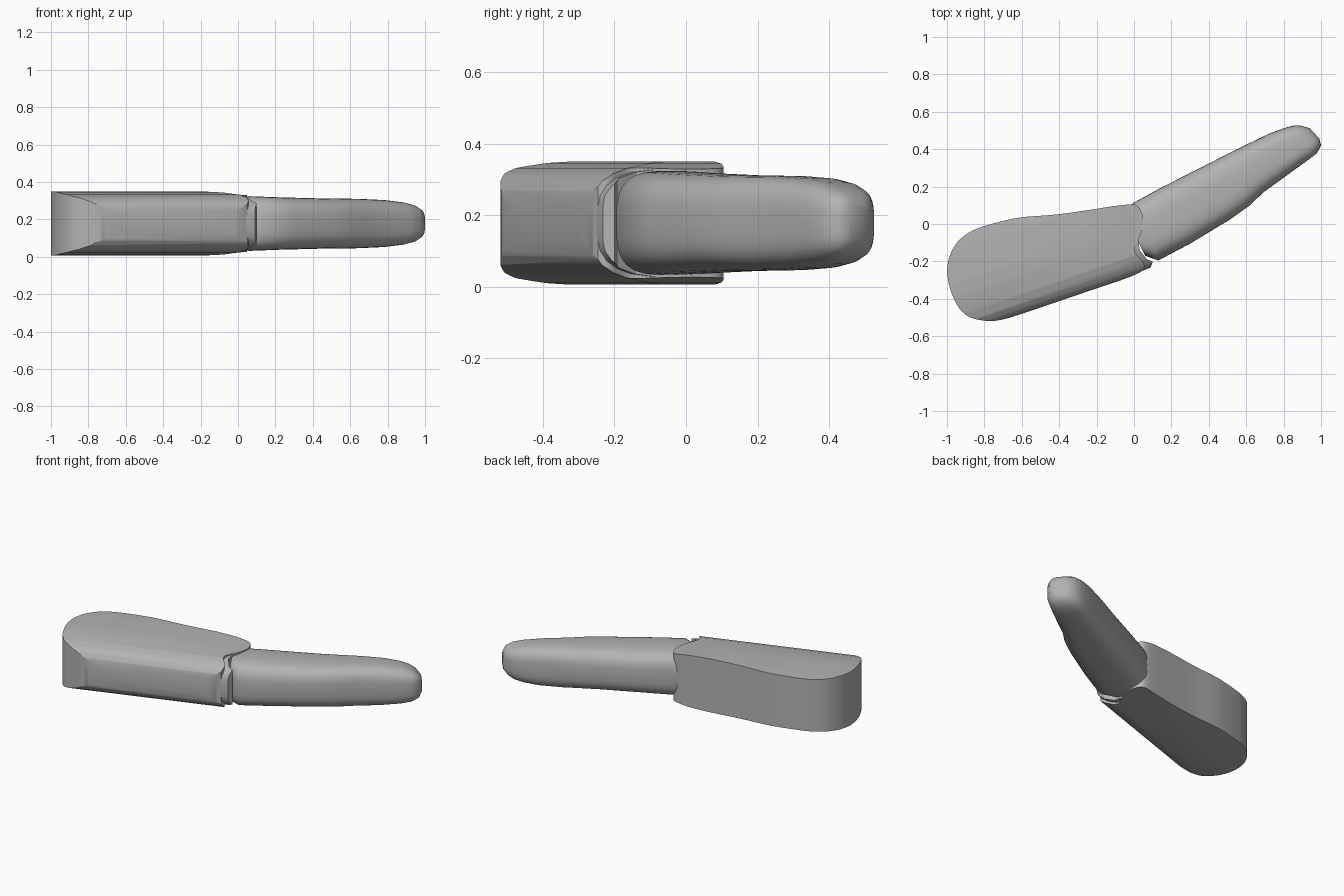
import bpy, bmesh, math
from mathutils import Vector

if "Cube" in bpy.data.objects:
    bpy.data.objects.remove(bpy.data.objects["Cube"])

grey = bpy.data.materials.new("plain grey")
grey.use_nodes = True
grey.diffuse_color = (0.45, 0.45, 0.45, 1)
grey.node_tree.nodes["Principled BSDF"].inputs["Base Color"].default_value = (0.45, 0.45, 0.45, 1)


def make_object(name, bm):
    bmesh.ops.recalc_face_normals(bm, faces=bm.faces[:])
    mesh = bpy.data.meshes.new(name)
    bm.to_mesh(mesh)
    bm.free()
    mesh.materials.append(grey)
    obj = bpy.data.objects.new(name, mesh)
    bpy.context.collection.objects.link(obj)
    return obj


def soften(points, ratio=0.22, rounds=2):
    """Cut the corners of a closed outline."""
    points = [Vector(p) for p in points]
    for _ in range(rounds):
        cut = []
        for a, b in zip(points, points[1:] + points[:1]):
            cut += [a.lerp(b, ratio), b.lerp(a, ratio)]
        points = cut
    return points


def prism(name, points, origin, u, v, sweep):
    """Sweep a flat outline, drawn on axes u and v, along a vector."""
    bm = bmesh.new()
    ring = [bm.verts.new(origin + u * p[0] + v * p[1]) for p in points]
    face = bm.faces.new(ring)
    moved = bmesh.ops.extrude_face_region(bm, geom=[face])["geom"]
    bmesh.ops.translate(bm, vec=sweep, verts=[g for g in moved if isinstance(g, bmesh.types.BMVert)])
    return make_object(name, bm)


def apply_modifiers(obj):
    graph = bpy.context.evaluated_depsgraph_get()
    obj.data = bpy.data.meshes.new_from_object(obj.evaluated_get(graph))
    obj.modifiers.clear()


def intersect(obj, cutters):
    for cutter in cutters:
        mod = obj.modifiers.new("trim", "BOOLEAN")
        mod.operation = "INTERSECT"
        mod.solver = "EXACT"
        mod.object = cutter
        apply_modifiers(obj)
        bpy.data.objects.remove(cutter)


def shade(obj, angle):
    bpy.ops.object.select_all(action="DESELECT")
    obj.select_set(True)
    bpy.context.view_layer.objects.active = obj
    bpy.ops.object.shade_smooth_by_angle(angle=math.radians(angle))


X, Y, Z = Vector((1, 0, 0)), Vector((0, 1, 0)), Vector((0, 0, 1))
MID = 0.178
along = Vector((0.74, 0.25, 0)).normalized()   # direction of the rounded front face
across = Vector((-along.y, along.x, 0))


def rounded_body(name, plan, inset):
    """Plan outline trimmed by the rounded cross-section and the tapered end."""
    body = prism(name, plan, -0.1 * Z, X, Y, 0.6 * Z)
    half = [(-0.004, 0.045), (0.003, 0.09), (0.02, 0.118), (0.05, 0.138),
            (0.1, 0.154), (0.2, 0.168), (0.3, 0.174), (0.42, 0.172), (0.6, 0.162)]
    half = [(d + inset, h - inset) for d, h in half]
    section = half + [(d, -h) for d, h in reversed(half)]
    start = Vector((-0.7, -0.51, MID)) - along * 0.8
    trim = prism("section_trim", section, start, across, Z, along * 2.2)
    side = [(-1.2, 0.172), (-0.2, 0.172), (-0.08, 0.166), (0.0, 0.155), (0.2, 0.139)]
    side = side + [(x, -z) for x, z in reversed(side)]
    taper = prism("taper_trim", side, Vector((0, -1, MID)), X, Z, 2 * Y)
    intersect(body, [trim, taper])
    shade(body, 28)
    return body


# Thick segment with an upright rounded end
plan = [(-1.003, -0.25), (-0.985, -0.16), (-0.935, -0.08), (-0.85, -0.025), (-0.71, 0.015),
        (-0.6, 0.038), (-0.4, 0.05), (-0.03, 0.108), (0.025, 0.1), (0.053, 0.03),
        (0.04, -0.05), (0.0, -0.13), (0.01, -0.165), (0.06, -0.215), (0.045, -0.262),
        (-0.3, -0.378), (-0.67, -0.505), (-0.77, -0.523), (-0.88, -0.503), (-0.94, -0.45),
        (-0.985, -0.35)]
rounded_body("base_segment", soften(plan), 0)

# Inset collar at the joint
collar = [(-0.12, -0.05), (-0.1, -0.3), (0.06, -0.245), (0.09, -0.232), (0.1, -0.2),
          (0.07, -0.19), (0.03, -0.14), (0.02, -0.05)]
rounded_body("joint_collar", collar, 0.012)

# Slim tapering segment: back point, front point, half height
stations = [
    ((-0.06, 0.07), (0.06, -0.17), 0.138), ((0.0, 0.115), (0.13, -0.195), 0.146),
    ((0.15, 0.197), (0.3, -0.105), 0.14), ((0.4, 0.323), (0.51, 0.022), 0.134),
    ((0.52, 0.385), (0.62, 0.1), 0.133), ((0.6, 0.424), (0.69, 0.168), 0.132),
    ((0.72, 0.482), (0.82, 0.262), 0.126), ((0.8, 0.512), (0.925, 0.338), 0.114),
    ((0.85, 0.526), (0.978, 0.378), 0.1), ((0.89, 0.526), (1.0, 0.42), 0.08),
    ((0.94, 0.512), (0.992, 0.455), 0.05)]
SIDES = 40
bm = bmesh.new()
rings = []
for back, front, height in stations:
    b, f = Vector((*back, MID)), Vector((*front, MID))
    ring = []
    for i in range(SIDES):
        a = math.tau * i / SIDES
        c, s = math.cos(a), math.sin(a)
        w = math.copysign(abs(c) ** 0.62, c)
        h = math.copysign(abs(s) ** 0.62, s)
        ring.append(bm.verts.new((b + f) / 2 + (f - b) / 2 * w + Z * height * h))
    rings.append(ring)
for r, q in zip(rings, rings[1:]):
    for i in range(SIDES):
        j = (i + 1) % SIDES
        bm.faces.new((r[i], r[j], q[j], q[i]))
bm.faces.new(rings[0])
bm.faces.new(rings[-1])
shade(make_object("tip_segment", bm), 50)
